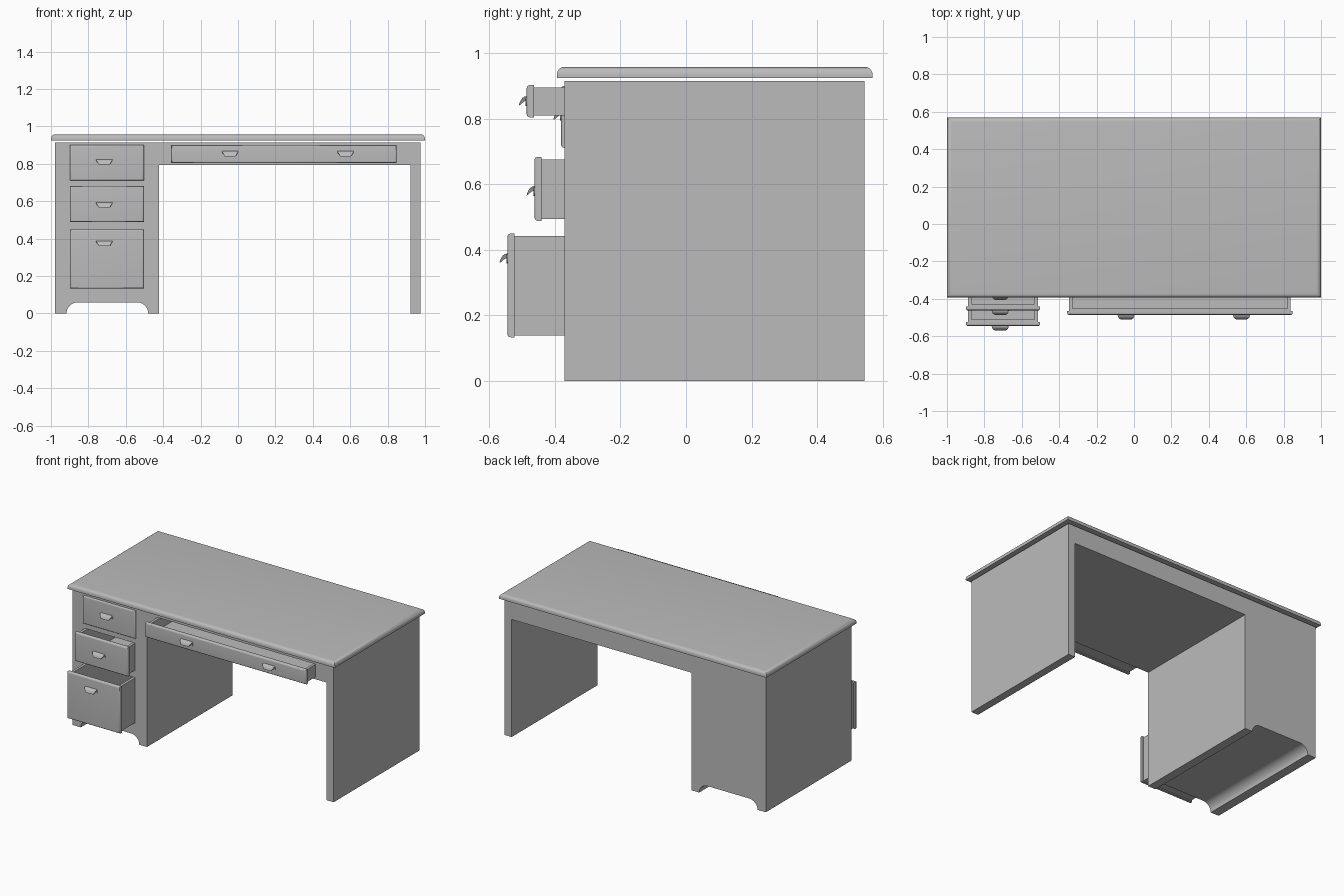
import bpy, bmesh, math

if "Cube" in bpy.data.objects:
    bpy.data.objects.remove(bpy.data.objects["Cube"], do_unlink=True)

GREY = bpy.data.materials.new("plain_grey")
GREY.use_nodes = True
tone = (0.5, 0.5, 0.5, 1)
GREY.diffuse_color = tone
GREY.node_tree.nodes["Principled BSDF"].inputs["Base Color"].default_value = tone

FRONT, BACK, TOP = -0.37, 0.545, 0.915


def finish(name, bm, smooth=False):
    bmesh.ops.recalc_face_normals(bm, faces=bm.faces)
    mesh = bpy.data.meshes.new(name)
    bm.to_mesh(mesh)
    bm.free()
    mesh.materials.append(GREY)
    ob = bpy.data.objects.new(name, mesh)
    bpy.context.collection.objects.link(ob)
    if smooth:
        bpy.ops.object.select_all(action="DESELECT")
        ob.select_set(True)
        bpy.context.view_layer.objects.active = ob
        bpy.ops.object.shade_smooth_by_angle(angle=math.radians(40))
    return ob


def add_box(bm, x0, x1, y0, y1, z0, z1):
    cube = bmesh.ops.create_cube(bm, size=1)
    for v in cube["verts"]:
        v.co = ((x0 + x1) / 2 + v.co.x * (x1 - x0),
                (y0 + y1) / 2 + v.co.y * (y1 - y0),
                (z0 + z1) / 2 + v.co.z * (z1 - z0))
    return cube["verts"]


def boxes(name, *dims):
    bm = bmesh.new()
    for d in dims:
        add_box(bm, *d)
    return finish(name, bm)


def rounded_slab(name, dims, radius, side):
    """Box with the edges around one face rounded; side is (axis, sign)."""
    bm = bmesh.new()
    add_box(bm, *dims)
    bm.normal_update()
    axis, sign = side
    face = next(f for f in bm.faces if f.normal[axis] * sign > 0.9)
    bmesh.ops.bevel(bm, geom=list(face.edges), offset=radius, segments=6,
                    profile=0.5, affect="EDGES")
    return finish(name, bm, True)


def extrude_y(name, profile, y0, y1):
    bm = bmesh.new()
    face = bm.faces.new([bm.verts.new((x, y0, z)) for x, z in profile])
    moved = bmesh.ops.extrude_face_region(bm, geom=[face])["geom"]
    bmesh.ops.translate(bm, vec=(0, y1 - y0, 0),
                        verts=[v for v in moved if isinstance(v, bmesh.types.BMVert)])
    return finish(name, bm, True)


# Cup pull: curved hood tapering forwards, in front of a rounded plate
HOOD = [(0, 0.015, 0.040), (-0.007, 0.014, 0.044), (-0.013, 0.010, 0.042),
        (-0.018, 0.003, 0.038), (-0.022, -0.005, 0.033), (-0.024, -0.013, 0.029),
        (-0.018, -0.010, 0.029), (-0.012, -0.004, 0.033), (-0.006, 0, 0.038), (0, 0.001, 0.04)]


def handle(name, x, y, z):
    bm = bmesh.new()
    ends = [[bm.verts.new((x + s * w, y + dy, z + dz)) for dy, dz, w in HOOD]
            for s in (-1, 1)]
    for i in range(len(HOOD)):
        j = (i + 1) % len(HOOD)
        bm.faces.new((ends[0][i], ends[0][j], ends[1][j], ends[1][i]))
    for end in ends:
        bm.faces.new(end)
    finish(name, bm, True)
    outline = []
    for i in range(18):
        a = math.tau * (i + 0.5) / 18
        side = math.copysign(0.031, math.cos(a))
        outline.append((x + side + 0.015 * math.cos(a), z + 0.015 * math.sin(a)))
    extrude_y(name + "_plate", outline, y - 0.003, y + 0.001)


def drawer(name, x0, x1, z0, z1, y, depth, pulls, pull_z):
    t, inset, wall = 0.022, 0.01, 0.018
    rounded_slab(name + "_front", (x0, x1, y, y + t, z0, z1), 0.01, (1, -1))
    a, b, c, d = x0 + inset, x1 - inset, z0 + 0.006, z1 - 0.007
    ya, yb = y + t, y + depth
    boxes(name + "_box",
          (a, b, ya, yb, c, c + 0.012),
          (a, a + wall, ya, yb, c, d),
          (b - wall, b, ya, yb, c, d),
          (a, b, ya, ya + 0.012, c, d),
          (a, b, yb - wall, yb, c, d))
    for i, px in enumerate(pulls):
        handle(f"{name}_handle_{i + 1}", px, y, pull_z)


# Desktop with rounded upper edge
rounded_slab("desktop", (-1, 1, -0.394, 0.569, 0.924, 0.958), 0.024, (2, 1))

# Upright panels
for name, x0, x1 in (("left_end_panel", 0.923, 0.975),
                     ("right_end_panel", -0.979, -0.925),
                     ("pedestal_inner_panel", -0.472, -0.422)):
    boxes(name, (x0, x1, FRONT, BACK, 0, TOP))

# Pedestal base with arched underside
PX0, PX1, RX, RZ = -0.925, -0.472, 0.062, 0.06
arch = [(PX0, 0), (PX0 + 0.008, 0)]
corner = [math.pi / 2 * i / 10 for i in range(11)]
cl, cr = PX0 + 0.008 + RX, PX1 - 0.008 - RX
arch += [(cl - RX * math.cos(a), RZ * math.sin(a)) for a in corner]
arch += [(cr + RX * math.cos(a), RZ * math.sin(a)) for a in reversed(corner)]
arch += [(PX1, 0), (PX1, 0.135), (PX0, 0.135)]
arch = list(dict.fromkeys((round(x, 5), round(z, 5)) for x, z in arch))
extrude_y("pedestal_base", arch, FRONT, BACK)

# Pedestal stiles, rails and back
DX0, DX1 = -0.898, -0.503
boxes("pedestal_frame",
      (PX0, DX0 + 0.008, FRONT, BACK, 0.135, TOP),
      (DX1 - 0.008, PX1, FRONT, BACK, 0.135, TOP),
      *[(DX0, DX1, FRONT, BACK, a, b)
        for a, b in ((0.445, 0.492), (0.678, 0.715), (0.893, TOP))],
      (DX0, DX1, BACK - 0.03, BACK, 0.135, TOP))

# Housing of the wide drawer over the knee space
boxes("knee_drawer_housing",
      (-0.422, 0.923, FRONT, BACK, 0.795, 0.81),
      (-0.422, 0.923, FRONT, BACK, 0.897, TOP),
      (-0.422, -0.348, FRONT, BACK, 0.81, 0.897),
      (0.838, 0.923, FRONT, BACK, 0.81, 0.897),
      (-0.422, 0.923, BACK - 0.03, BACK, 0.81, 0.897))

# Drawers, pulled out by different amounts
for name, z0, z1, y, pz in (("top_drawer", 0.711, 0.9, -0.381, 0.809),
                            ("middle_drawer", 0.488, 0.683, -0.462, 0.579),
                            ("bottom_drawer", 0.133, 0.449, -0.545, 0.373)):
    drawer(name, DX0, DX1, z0, z1, y, 0.85, [-0.715], pz)
drawer("wide_drawer", -0.357, 0.848, 0.804, 0.902, -0.486, 0.8, [-0.042, 0.575], 0.853)
